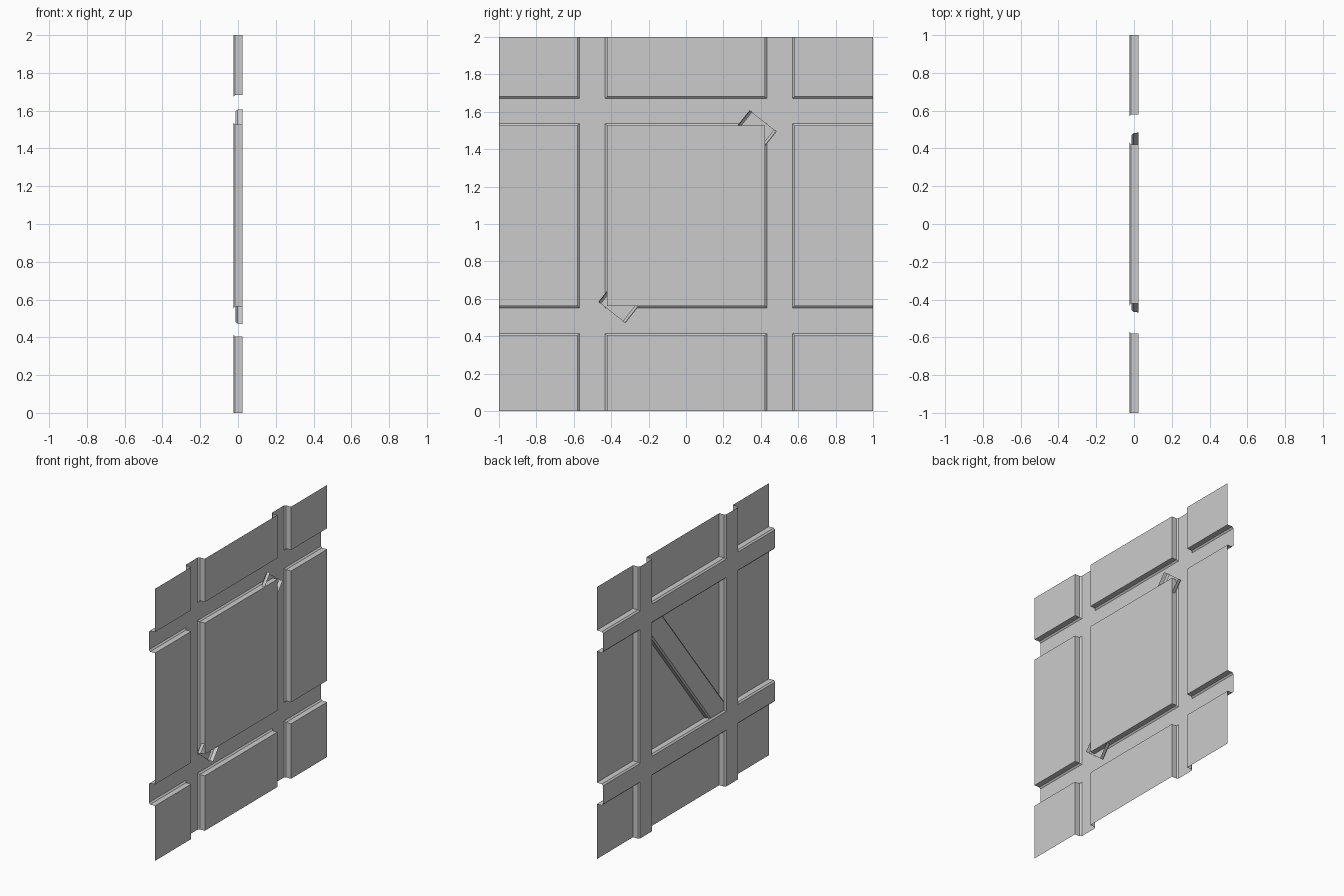
import bpy, bmesh
from mathutils import Vector

if "Cube" in bpy.data.objects:
    bpy.data.objects.remove(bpy.data.objects["Cube"])

FACE, STEP, FLOOR = 0.025, -0.015, -0.025   # x of panel face, wall bend, groove floor
BEV = 0.011                                 # sideways run of the wall bevel
Y_CUTS = [-1, -0.58, -0.422, 0.422, 0.58, 1]            # panel edges across
Z_CUTS = [0, 0.404, 0.562, 1.527, 1.682, 2]             # panel edges upward


def make_object(name, bm):
    bmesh.ops.remove_doubles(bm, verts=bm.verts[:], dist=1e-5)
    mesh = bpy.data.meshes.new(name)
    bm.to_mesh(mesh)
    bm.free()
    obj = bpy.data.objects.new(name, mesh)
    bpy.context.collection.objects.link(obj)
    return obj


def quad(bm, pts):
    bm.faces.new([bm.verts.new(p) for p in pts])


def rect(x, y0, y1, z0, z1):
    return [(x, y0, z0), (x, y1, z0), (x, y1, z1), (x, y0, z1)]


def flare(cuts):
    # panel outline widened by the bevel, except at the outer border
    last = len(cuts) - 1
    return [c if i in (0, last) else c + (BEV if i % 2 else -BEV)
            for i, c in enumerate(cuts)]


# embossed sheet: nine raised panels divided by crossing grooves
bm = bmesh.new()
yf, zf = flare(Y_CUTS), flare(Z_CUTS)
for i in range(5):
    for j in range(5):
        if i % 2 or j % 2:
            quad(bm, rect(FLOOR, yf[i], yf[i + 1], zf[j], zf[j + 1]))
            continue
        top = rect(FACE, Y_CUTS[i], Y_CUTS[i + 1], Z_CUTS[j], Z_CUTS[j + 1])
        mid = [(STEP, y, z) for _, y, z in top]
        low = rect(FLOOR, yf[i], yf[i + 1], zf[j], zf[j + 1])
        quad(bm, top)
        # walls only on the sides that border a groove
        has_wall = [j > 0, i < 4, j < 4, i > 0]
        for k in range(4):
            n = (k + 1) % 4
            if has_wall[k]:
                quad(bm, [top[n], top[k], mid[k], mid[n]])
                quad(bm, [mid[n], mid[k], low[k], low[n]])
make_object("pressed_panel_sheet", bm)

# diagonal brace: open-ended channel behind the centre panel
bm = bmesh.new()
low_mid, high_mid = Vector((0, -0.396, 0.527)), Vector((0, 0.412, 1.551))
along = (high_mid - low_mid).normalized()
side = Vector((0, along.z, -along.y))
half = 0.092
profile = [(-half, 0.024), (-half + 0.004, -0.002), (-half + 0.016, -0.012)]
profile += [(-s, x) for s, x in reversed(profile)]
ends = [[p + side * s + Vector((x, 0, 0)) for s, x in profile]
        for p in (low_mid, high_mid)]
for k in range(len(profile) - 1):
    quad(bm, [ends[0][k], ends[0][k + 1], ends[1][k + 1], ends[1][k]])
make_object("diagonal_brace", bm)
